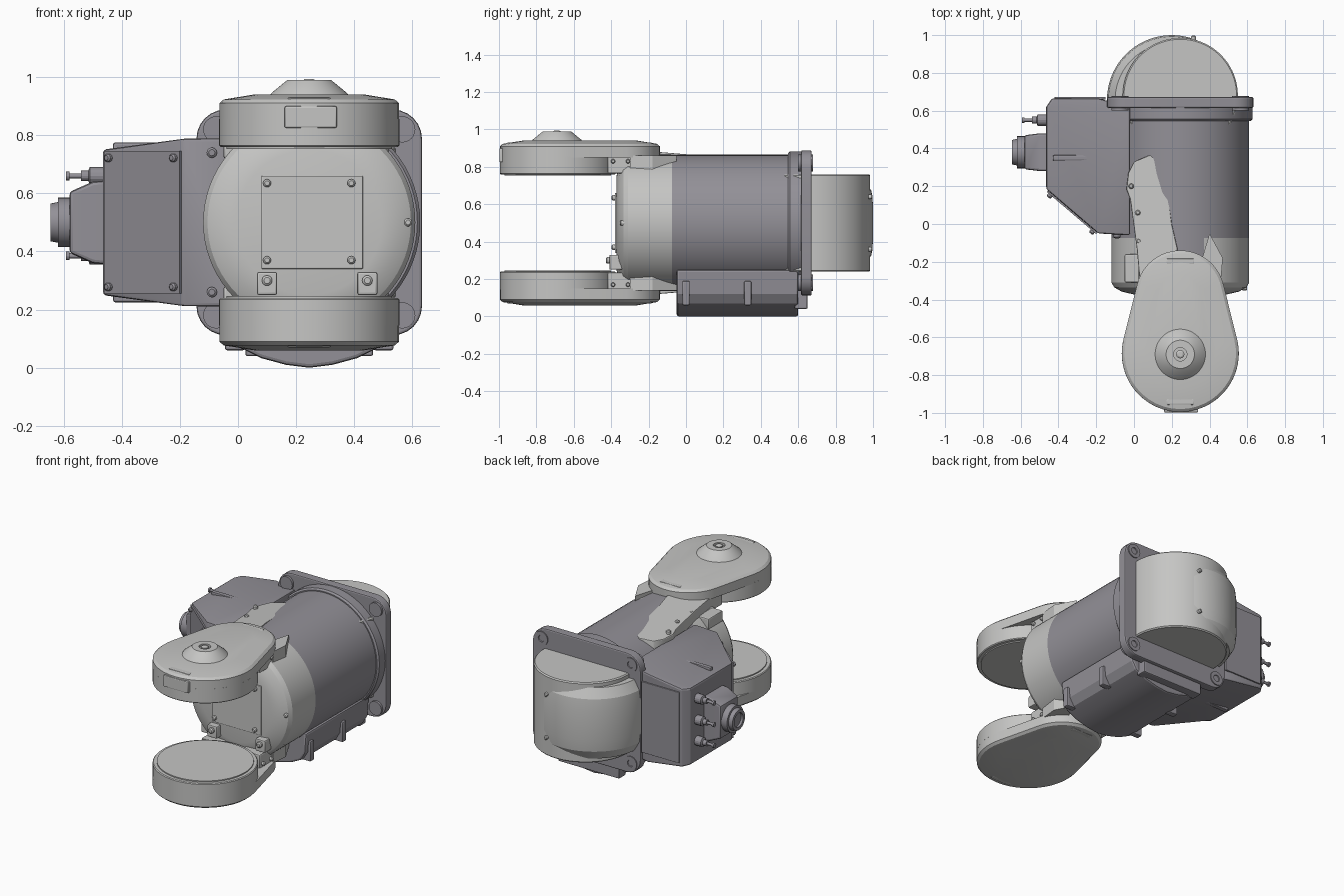
import bpy, bmesh
from math import sin, cos, pi, acos
from mathutils import Vector

cube = bpy.data.objects.get("Cube")
if cube:
    bpy.data.objects.remove(cube, do_unlink=True)


def material(name, rgb):
    m = bpy.data.materials.new(name)
    m.use_nodes = True
    m.diffuse_color = (*rgb, 1)
    node = next(n for n in m.node_tree.nodes if n.type == 'BSDF_PRINCIPLED')
    node.inputs["Base Color"].default_value = (*rgb, 1)
    return m


LIGHT = material("light_grey", (0.56, 0.56, 0.55))
DARK = material("dark_grey", (0.29, 0.28, 0.31))
CX, CZ = 0.245, 0.5


def loft(name, rings, mat, bevel=0, rule=None):
    """Skin a stack of equal rings, cap both ends, shade smooth with sharp edges."""
    bm = bmesh.new()
    rows = [[bm.verts.new(p) for p in ring] for ring in rings]
    n = len(rows[0])
    for a, b in zip(rows, rows[1:]):
        for i in range(n):
            j = (i + 1) % n
            bm.faces.new((a[i], a[j], b[j], b[i]))
    bm.faces.new(rows[0][::-1])
    bm.faces.new(rows[-1])
    bmesh.ops.recalc_face_normals(bm, faces=bm.faces[:])
    if bevel:
        edges = [e for e in bm.edges if e.calc_face_angle(0) > 0.6]
        bmesh.ops.bevel(bm, geom=edges, offset=bevel, segments=2, profile=0.5,
                        affect='EDGES', clamp_overlap=True)
    for f in bm.faces:
        f.smooth = True
        if rule:
            f.material_index = rule(f.calc_center_median())
    for e in bm.edges:
        e.smooth = e.calc_face_angle(0) < 0.35
    me = bpy.data.meshes.new(name)
    bm.to_mesh(me)
    bm.free()
    for m in (mat if isinstance(mat, list) else [mat]):
        me.materials.append(m)
    ob = bpy.data.objects.new(name, me)
    bpy.context.collection.objects.link(ob)
    return ob


def lathe(name, origin, axis, profile, mat, n=48, rule=None):
    """Turn a (distance, radius) profile around an axis."""
    q = Vector(axis).to_track_quat('Z', 'Y')
    rings = [[Vector(origin) + q @ Vector((r * cos(2 * pi * i / n), r * sin(2 * pi * i / n), t))
              for i in range(n)] for t, r in profile]
    return loft(name, rings, mat, rule=rule)


def box(name, x, y, z, mat, bevel=0.008):
    rings = [[(a, b, h) for a, b in ((x[0], y[0]), (x[1], y[0]), (x[1], y[1]), (x[0], y[1]))] for h in z]
    return loft(name, rings, mat, bevel)


def bolt(name, pos, axis, mat, r=0.014):
    return lathe(name, pos, axis, [(-0.005, r), (0.012, r), (0.018, r * 0.6)], mat, 12)


# Main barrel: dark shell with a light front cap
def barrel_rule(c):
    saddle = c.y > -0.2 and abs(c.z - CZ) > 0.3 and 0.2 < c.x < 0.36
    return 1 if c.y > -0.075 or saddle else 0


lathe("main_barrel", (CX, 0, CZ), (0, 1, 0),
      [(-0.372, 0.25), (-0.358, 0.31), (-0.335, 0.35), (-0.31, 0.365), (-0.2, 0.365),
       (-0.075, 0.365), (0.56, 0.365)], [LIGHT, DARK], 72, barrel_rule)
box("front_cover", (0.08, 0.43), (-0.38, -0.36), (0.34, 0.66), LIGHT, 0.004)
for x in (0.1, 0.39):
    for z in (0.37, 0.635):
        bolt("cover_bolt", (x, -0.38, z), (0, -1, 0), LIGHT)
bolt("face_bolt", (0.585, -0.335, 0.5), (0, -1, 0), LIGHT)

# Rear flange
lathe("flange_ring", (CX, 0, CZ), (0, 1, 0), [(0.545, 0.372), (0.555, 0.382), (0.63, 0.382)], DARK, 72)
corner, half = 0.1, 0.388
outline = []
for k in range(4):
    sx, sz = ((1, 1), (-1, 1), (-1, -1), (1, -1))[k]
    for i in range(7):
        a = pi / 2 * (k + i / 6)
        outline.append((CX + sx * (half - corner) + corner * cos(a),
                        CZ + sz * (half - corner) + corner * sin(a)))
loft("flange_plate", [[(x, y, z) for x, z in outline] for y in (0.615, 0.672)], DARK, 0.008)
for sx in (-1, 1):
    for sz in (-1, 1):
        lathe("flange_boss", (CX + sx * 0.32, 0, CZ + sz * 0.32), (0, 1, 0),
              [(0.6, 0.045), (0.678, 0.045), (0.678, 0.022), (0.672, 0.02)], DARK, 24)

# Rear drum with its wrap-round housing
lathe("rear_drum", (CX, 0.68, 0), (0, 0, 1),
      [(0.24, 0.298), (0.247, 0.305), (0.753, 0.305), (0.76, 0.298)], LIGHT, 72)
lathe("drum_housing", (0.2, 0.657, 0), (0, 0, 1),
      [(0.27, 0.3), (0.33, 0.335), (0.4, 0.343), (0.6, 0.343), (0.67, 0.335), (0.73, 0.3)], LIGHT, 72)
for z in (0.36, 0.64):
    bolt("drum_bolt", (CX + 0.07, 0.98, z), (0, 1, 0), LIGHT, 0.012)


# Paddle outline: hull of a large and a small circle
def paddle(grow, z, n=24):
    big, small, y1, y2 = 0.31 + grow, 0.235 + grow, -0.685, -0.375
    t = acos((big - small) / (y2 - y1))
    pts = []
    for r, y, a0, a1 in ((small, y2, -t, t), (big, y1, t, 2 * pi - t)):
        for i in range(n + 1):
            a = a0 + (a1 - a0) * i / n
            pts.append((CX + r * sin(a), y + r * cos(a), z))
    return pts


tongue = [(-0.04, 0.185), (-0.03, 0.27), (0, 0.33), (0.085, 0.365), (0.14, 0.32), (0.18, 0.16),
          (0.2, 0), (0.23, -0.13), (0.23, -0.3), (0.03, -0.3), (0.015, -0.13), (-0.02, 0.13)]
wedge = [(0.34, -0.25), (0.4, -0.05), (0.47, -0.18), (0.46, -0.3)]

# Upper and lower arms, mirrored about the barrel axis
for side, s in (("upper", 1), ("lower", -1)):
    def zz(h):
        return CZ + s * h

    def span(a, b):
        return sorted((zz(a), zz(b)))

    lathe(side + "_arm_disc", (CX, -0.685, CZ), (0, 0, s),
          [(0.253, 0.27), (0.253, 0.285), (0.26, 0.285), (0.26, 0.305), (0.265, 0.31), (0.355, 0.31)],
          LIGHT, 72)
    loft(side + "_arm_paddle", [paddle(g, zz(h)) for h, g in
         ((0.35, 0), (0.41, 0), (0.423, -0.015), (0.44, -0.12))], LIGHT)
    loft(side + "_arm_tongue", [
        [(x, y, zz(0.1)) for x, y in tongue],
        [(x, y, zz(0.333 + 0.05 * (0.36 - y) + 0.15 * (x - 0.085))) for x, y in tongue]], LIGHT, 0.006)
    loft(side + "_arm_wedge", [[(x, y, zz(h)) for x, y in wedge] for h in (0.1, 0.362)], LIGHT)
    box(side + "_right_bracket", (-0.05, 0.12), (-0.31, -0.16), span(0.22, 0.29), LIGHT)
    for x in ((0.03, 0.17), (0.31, 0.45)):
        box(side + "_arm_bracket", x, (-0.42, -0.28), span(0.265, 0.36), LIGHT)
    for y in (-0.39, -0.31):
        bolt(side + "_bracket_bolt", (0.45, y, zz(0.33)), (1, 0, 0), LIGHT, 0.012)
    for x, y in ((-0.015, 0.2), (0.02, 0.06), (0.025, -0.09)):
        bolt(side + "_tongue_bolt", (x, y, zz(0.33)), (0, 0, s), LIGHT)
    for y in (-0.2, -0.94):
        box(side + "_arm_slot_cover", (0.17, 0.32), (y - 0.018, y + 0.018), span(0.415, 0.431), LIGHT)

# Boss on the upper arm
lathe("arm_boss", (CX, -0.69, 0), (0, 0, 1),
      [(0.93, 0.14), (0.945, 0.13), (0.982, 0.085), (0.99, 0.075), (0.99, 0.035), (0.975, 0.035)], LIGHT)
bolt("boss_bolt", (CX, -0.69, 0.976), (0, 0, 1), LIGHT, 0.022)
box("arm_front_tab", (0.16, 0.34), (-0.998, -0.95), (0.825, 0.9), LIGHT, 0.006)

# Small clamps below the front cover
for x in (0.1, 0.445):
    box("front_clamp", (x - 0.035, x + 0.035), (-0.41, -0.34), (0.25, 0.33), LIGHT)
    bolt("clamp_bolt", (x, -0.41, 0.3), (0, -1, 0), LIGHT, 0.018)

# Side junction box, tapering outwards
plan = [(-0.435, 0.665), (-0.19, 0.665), (-0.02, 0.62), (-0.02, -0.06), (-0.19, -0.05),
        (-0.465, 0.185), (-0.465, 0.62)]
loft("junction_box", [[(x, y, CZ + s * (0.29 - 0.145 * max(0, -0.19 - x))) for x, y in plan]
                      for s in (-1, 1)], DARK, 0.012)
a, b = Vector((-0.455, 0.176, 0)), Vector((-0.195, -0.046, 0))
out = Vector((-0.65, -0.76, 0))
up = Vector((0, 0, 1))
quad = [a + up * 0.255, b + up * 0.255, b + up * 0.745, a + up * 0.745]
loft("junction_cover", [quad, [p + out * 0.009 for p in quad]], DARK)
for t in (0.07, 0.93):
    for z in (0.278, 0.722):
        bolt("junction_bolt", a.lerp(b, t) + up * z + out * 0.008, out, DARK)
box("junction_back_cover", (-0.42, -0.15), (0.66, 0.673), (0.27, 0.73), DARK, 0.003)
box("junction_rib", (-0.43, -0.16), (0.335, 0.365), (0.225, 0.775), DARK)
for z in (0.26, 0.74):
    bolt("junction_front_bolt", (-0.09, -0.058, z), (0, -1, 0), DARK, 0.018)

# Side connectors
loft("connector_block", [
    [(x, 0.38 + sy * w, CZ + sz * h) for sy, sz in ((-1, -1), (1, -1), (1, 1), (-1, 1))]
    for x, w, h in ((-0.45, 0.1, 0.145), (-0.5, 0.1, 0.14), (-0.58, 0.09, 0.105))], DARK, 0.012)
lathe("connector_socket", (0, 0.38, CZ), (-1, 0, 0),
      [(0.56, 0.085), (0.62, 0.085), (0.62, 0.07), (0.645, 0.065), (0.645, 0.045), (0.63, 0.045)], DARK, 32)
for z in (0.385, 0.52, 0.66):
    lathe("cable_gland", (0, 0.55, z), (-1, 0, 0),
          [(0.45, 0.03), (0.51, 0.03), (0.515, 0.018), (0.54, 0.018), (0.54, 0.009), (0.58, 0.009),
           (0.58, 0.015), (0.592, 0.015)], DARK, 16)

# Rounded underside housing with side ribs
half_under = [(0.28, 0.25), (0.27, 0.12), (0.24, 0.07), (0.165, 0.033), (0.08, 0.01)]
under = ([(CX - x, z) for x, z in half_under] + [(CX, 0.0)]
         + [(CX + x, z) for x, z in reversed(half_under)])
loft("underside_housing", [[(x, y, z) for x, z in under] for y in (-0.05, 0.6)], DARK, 0.012)
box("underside_end", (CX - 0.22, CX + 0.22), (0.58, 0.65), (0.04, 0.22), DARK)
for sx in (-1, 1):
    for y in (0, 0.33):
        box("underside_rib", sorted((CX + sx * 0.22, CX + sx * 0.29)), (y - 0.02, y + 0.02), (0.06, 0.19), DARK)
